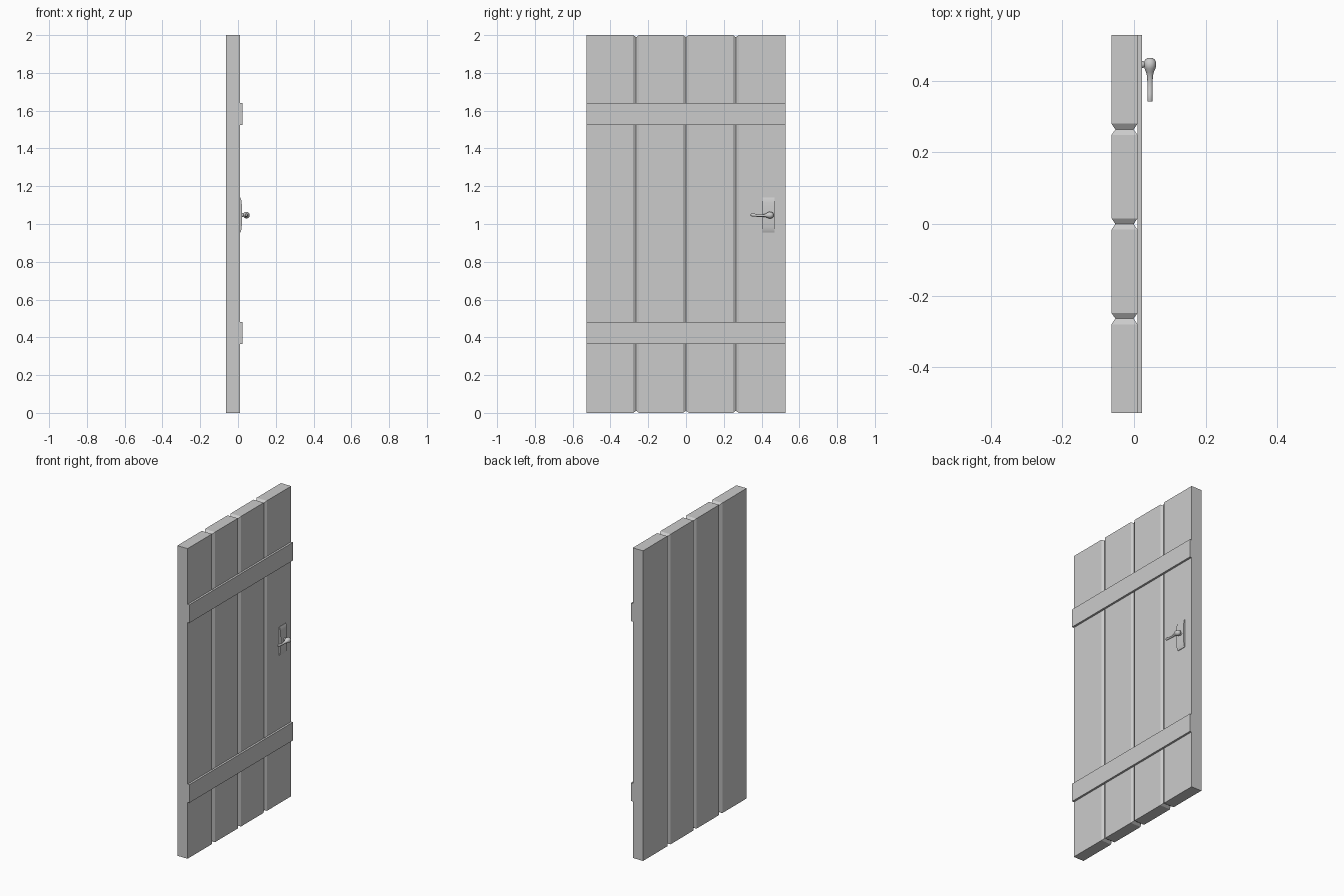
import bpy, bmesh
from math import sin, cos, pi

if "Cube" in bpy.data.objects:
    bpy.data.objects.remove(bpy.data.objects["Cube"])


def loft(name, rings, smooth=False):
    """Skin a list of closed rings and cap both ends."""
    bm = bmesh.new()
    rows = [[bm.verts.new(p) for p in ring] for ring in rings]
    n = len(rows[0])
    for a, b in zip(rows, rows[1:]):
        for i in range(n):
            j = (i + 1) % n
            bm.faces.new((a[i], a[j], b[j], b[i]))
    bm.faces.new(rows[0])
    bm.faces.new(rows[-1])
    bmesh.ops.recalc_face_normals(bm, faces=bm.faces[:])
    mesh = bpy.data.meshes.new(name)
    bm.to_mesh(mesh)
    bm.free()
    obj = bpy.data.objects.new(name, mesh)
    bpy.context.collection.objects.link(obj)
    if smooth:
        bpy.context.view_layer.objects.active = obj
        obj.select_set(True)
        bpy.ops.object.shade_smooth_by_angle(angle=pi / 4)
        obj.select_set(False)
    return obj


def rect(y, x0, x1, z0, z1, inset=0.0):
    """Rectangle in the xz plane at depth y."""
    x0, x1, z0, z1 = x0 + inset, x1 - inset, z0 + inset, z1 - inset
    return [(x0, y, z0), (x1, y, z0), (x1, y, z1), (x0, y, z1)]


BACK, FACE, TOP = -0.063, 0.010, 2.0
HALF, COUNT = 0.528, 4
BEVEL, INSET = 0.016, 0.011
width = 2 * HALF / COUNT

# planks, bevelled only along the inner joints
for k in range(COUNT):
    y0 = -HALF + k * width
    y1 = y0 + width
    rings = []
    if k > 0:
        rings.append(rect(y0, BACK, FACE, 0, TOP, INSET))
        y0 += BEVEL
    rings.append(rect(y0, BACK, FACE, 0, TOP))
    if k < COUNT - 1:
        rings.append(rect(y1 - BEVEL, BACK, FACE, 0, TOP))
        rings.append(rect(y1, BACK, FACE, 0, TOP, INSET))
    else:
        rings.append(rect(y1, BACK, FACE, 0, TOP))
    loft(f"plank_{k + 1}", rings)

# cross battens
for name, z0, z1 in (("lower_batten", 0.364, 0.481), ("upper_batten", 1.524, 1.641)):
    loft(name, [rect(y, FACE, 0.023, z0, z1) for y in (-HALF, HALF)])

# domed handle plate, an arc profile drawn across y
HZ = 1.047
arc = [(FACE + 0.003 + 0.009 * cos(t), HZ + 0.092 * sin(t))
       for t in [pi * (i / 8 - 0.5) for i in range(9)]]
profile = [(FACE - 0.002, HZ - 0.092)] + arc + [(FACE - 0.002, HZ + 0.092)]
loft("handle_plate", [[(x, y, z) for x, z in profile] for y in (0.405, 0.469)], True)

# spindle joining the plate and the lever
SIDES = 12
HX, HY = 0.0445, 0.445
angles = [2 * pi * i / SIDES for i in range(SIDES)]
loft("handle_spindle",
     [[(x, HY + r * cos(a), HZ + r * sin(a)) for a in angles]
      for x, r in ((0.018, 0.010), (0.025, 0.010), (0.029, 0.007), (HX, 0.007))], True)

# lever: knob end tapering to a gently waved grip (y, z offset, x radius, z radius)
lever = [
    (0.463, 0.000, 0.007, 0.007), (0.459, 0.000, 0.013, 0.013),
    (0.452, 0.000, 0.017, 0.017), (0.442, 0.000, 0.0175, 0.018),
    (0.433, 0.000, 0.015, 0.015), (0.424, -0.001, 0.011, 0.010),
    (0.414, -0.002, 0.0085, 0.007), (0.400, -0.003, 0.0075, 0.006),
    (0.380, -0.003, 0.0075, 0.006), (0.364, 0.000, 0.0075, 0.008),
    (0.350, 0.001, 0.0075, 0.008), (0.342, 0.001, 0.007, 0.006),
]
loft("handle_lever",
     [[(HX + rx * cos(a), y, HZ + dz + rz * sin(a)) for a in angles]
      for y, dz, rx, rz in lever], True)
